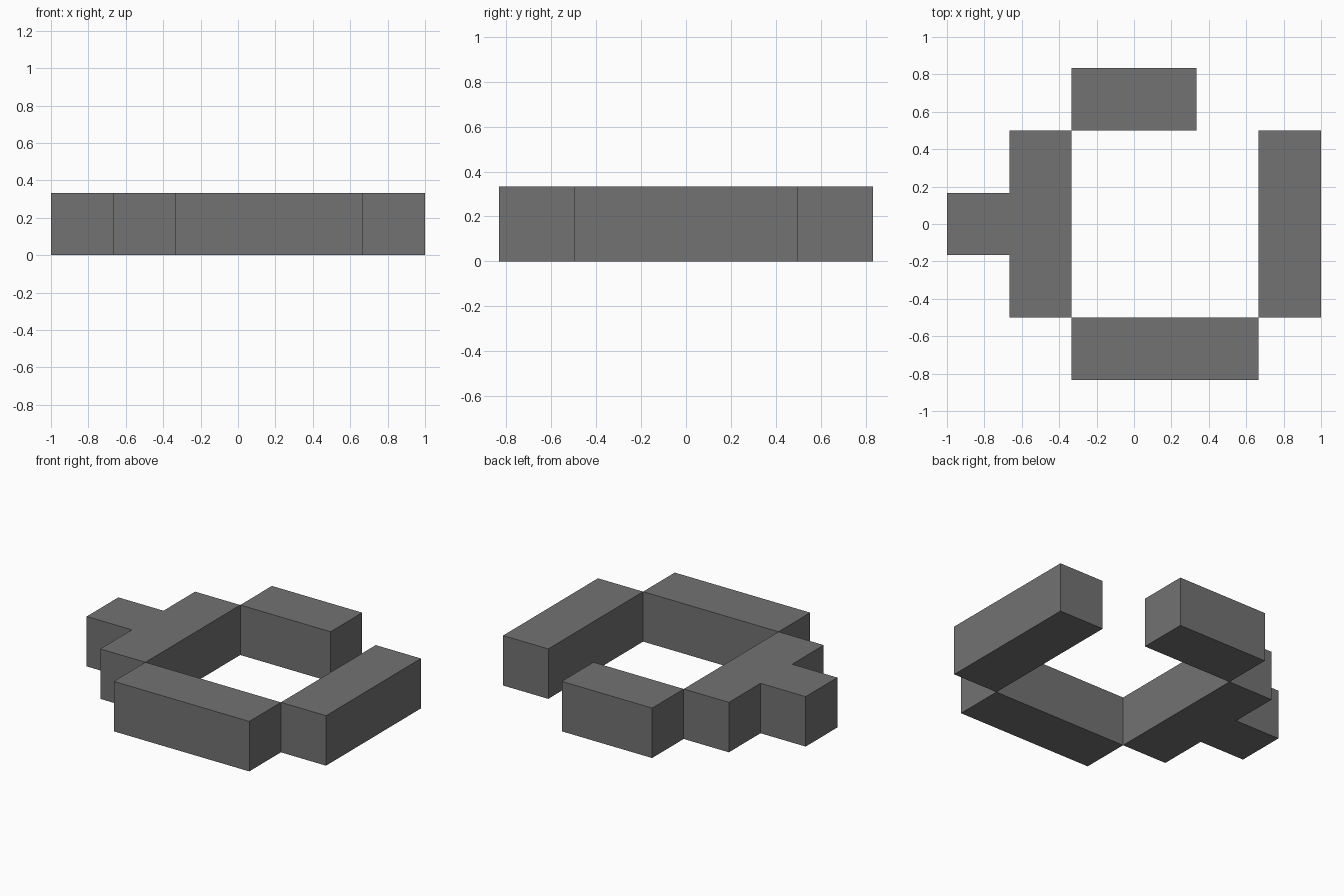
import bpy
import bmesh

cube = bpy.data.objects.get("Cube")
if cube:
    bpy.data.objects.remove(cube, do_unlink=True)

UNIT = 1 / 3  # side of one block cell

grey = bpy.data.materials.new("dark_grey")
grey.use_nodes = True
colour = (0.17, 0.17, 0.17, 1)
grey.diffuse_color = colour
grey.node_tree.nodes["Principled BSDF"].inputs["Base Color"].default_value = colour


def extrude_outline(name, outline):
    """Raise a counter-clockwise outline, given in cells, by one cell."""
    bm = bmesh.new()
    base = bm.faces.new([bm.verts.new((x * UNIT, y * UNIT, 0)) for x, y in outline])
    raised = bmesh.ops.extrude_face_region(bm, geom=[base], use_keep_orig=True)
    top = [v for v in raised["geom"] if isinstance(v, bmesh.types.BMVert)]
    bmesh.ops.translate(bm, verts=top, vec=(0, 0, UNIT))
    bmesh.ops.recalc_face_normals(bm, faces=bm.faces)
    mesh = bpy.data.meshes.new(name)
    bm.to_mesh(mesh)
    bm.free()
    mesh.materials.append(grey)
    obj = bpy.data.objects.new(name, mesh)
    bpy.context.collection.objects.link(obj)
    return obj


def bar(name, x0, x1, y0, y1):
    return extrude_outline(name, [(x0, y0), (x1, y0), (x1, y1), (x0, y1)])


# Straight bars around the opening
bar("front_bar", -1, 2, -2.5, -1.5)
bar("left_bar", 2, 3, -1.5, 1.5)
bar("back_bar", -1, 1, 1.5, 2.5)

# T-shaped side with its outward stub
extrude_outline("right_t_bar", [
    (-2, -1.5), (-1, -1.5), (-1, 1.5), (-2, 1.5),
    (-2, 0.5), (-3, 0.5), (-3, -0.5), (-2, -0.5),
])
